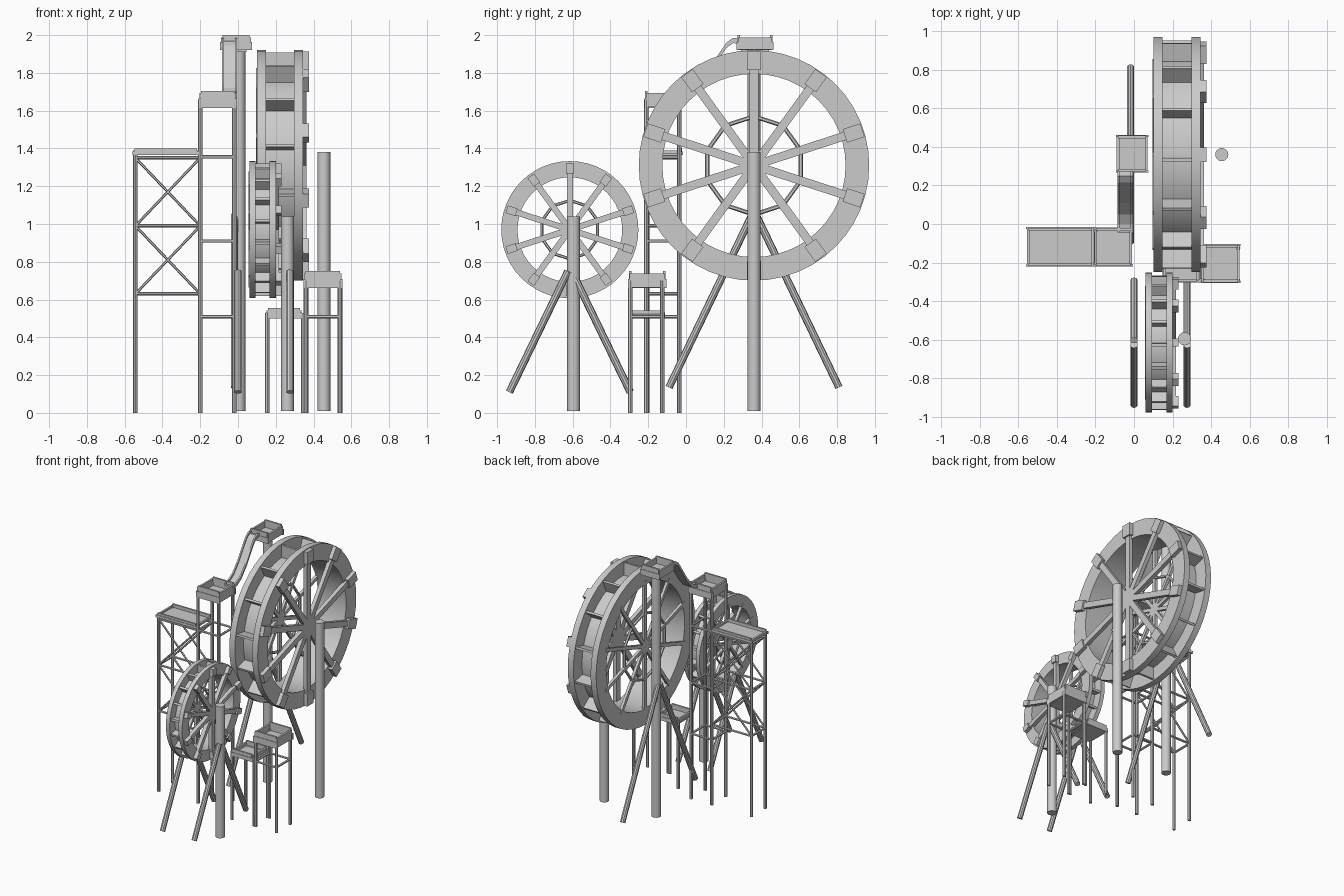
import bpy, bmesh, math
from mathutils import Vector, Matrix

if "Cube" in bpy.data.objects:
    bpy.data.objects.remove(bpy.data.objects["Cube"])


def finish(name, bm, smooth=False):
    bmesh.ops.recalc_face_normals(bm, faces=bm.faces)
    me = bpy.data.meshes.new(name)
    bm.to_mesh(me)
    bm.free()
    ob = bpy.data.objects.new(name, me)
    bpy.context.collection.objects.link(ob)
    if smooth:
        bpy.context.view_layer.objects.active = ob
        ob.select_set(True)
        bpy.ops.object.shade_smooth_by_angle(angle=math.radians(35))
        ob.select_set(False)
    return ob


def box(bm, lo, hi, m=None):
    lo, hi = Vector(lo), Vector(hi)
    mat = Matrix.Translation((lo + hi) / 2) @ Matrix.Diagonal((*(hi - lo), 1))
    bmesh.ops.create_cube(bm, size=1, matrix=(m @ mat) if m else mat)


def rod(bm, a, b, r, n=8):
    a, b = Vector(a), Vector(b)
    rot = (b - a).to_track_quat('Z', 'Y').to_matrix().to_4x4()
    bmesh.ops.create_cone(bm, cap_ends=True, segments=n, radius1=r, radius2=r,
                          depth=(b - a).length, matrix=Matrix.Translation((a + b) / 2) @ rot)


def ring(bm, x0, x1, r0, r1, c, n=48):
    """Square-section ring around the x axis."""
    loops = []
    for i in range(n):
        a = math.tau * i / n
        loops.append([bm.verts.new((x, c[0] + r * math.sin(a), c[1] + r * math.cos(a)))
                      for x, r in ((x0, r0), (x1, r0), (x1, r1), (x0, r1))])
    for i in range(n):
        p, q = loops[i], loops[(i + 1) % n]
        for k in range(4):
            bm.faces.new((p[k], p[(k + 1) % 4], q[(k + 1) % 4], q[k]))


def wheel(name, c, xl, xr, t, ro, ri, paddles, sw, bw, web):
    """xl/xr: outer side faces, t: rim thickness, sw: spoke width, bw: clamp width."""
    turn = lambda a: Matrix.Translation((0, *c)) @ Matrix.Rotation(a, 4, 'X')
    # side rims and drum floor
    bm = bmesh.new()
    ring(bm, xl, xl + t, ri, ro, c)
    ring(bm, xr - t, xr, ri, ro, c)
    finish(name + "_rims", bm, True)
    bm = bmesh.new()
    ring(bm, xl + t * .8, xr - t * .8, ri, ri + .018, c)
    finish(name + "_drum", bm, True)
    # paddles between the rims
    bm = bmesh.new()
    for i in range(paddles):
        m = turn(math.tau * (i + .1) / paddles)
        box(bm, (xl + t * .9, -.008, ri + .01), (xr - t * .9, .008, ro - .012), m)
    finish(name + "_paddles", bm)
    # spokes on both sides, with clamps on the right rim
    bm, cl = bmesh.new(), bmesh.new()
    for i in range(10):
        m = turn(math.tau * i / 10)
        box(bm, (xr - .012, -sw / 2, 0), (xr + .018, sw / 2, ro - .025), m)
        box(bm, (xl - .004, -sw * .3, 0), (xl + .018, sw * .3, ri + .03), m)
        mid = (ri + ro) / 2
        box(cl, (xr - .01, -bw / 2, mid - bw * .55), (xr + .03, bw / 2, mid + bw * .75), m)
    finish(name + "_spokes", bm)
    finish(name + "_clamps", cl)
    # thin brace web linking the spokes
    bm = bmesh.new()
    for x in (xl + .01,):
        pts = [turn(math.tau * i / 10) @ Vector((x, 0, web)) for i in range(10)]
        for i in range(10):
            rod(bm, pts[i], pts[(i + 1) % 10], sw * .25, 6)
    finish(name + "_web", bm)


wheel("big_wheel", (.36, 1.31), .10, .345, .048, .61, .485, 14, .045, .075, .26)
wheel("small_wheel", (-.615, .97), .06, .2, .032, .363, .277, 18, .032, .042, .155)

# round posts
for name, x, y, top in (("big_wheel_post", .455, .36, 1.38),
                        ("tank_post", .005, .36, 1.93),
                        ("small_wheel_post", .262, -.595, 1.04)):
    bm = bmesh.new()
    rod(bm, (x, y, .01), (x, y, top), .034, 20)
    finish(name, bm, True)

# slanted A-frame legs
for name, x, y, top, spread, foot in (("big_a_frame", -.018, .36, 1.05, .45, .135),
                                      ("small_a_frame_left", .0, -.615, .75, .32, .11),
                                      ("small_a_frame_right", .275, -.615, .75, .32, .11)):
    bm = bmesh.new()
    for s in (-1, 1):
        rod(bm, (x, y + s * .01, top), (x, y + s * spread, foot), .02, 10)
    finish(name, bm, True)


def tray(name, x0, x1, y0, y1, z0, z1):
    """Open box: floor, low outer frame and taller inset walls."""
    bm = bmesh.new()
    w = .014
    zm = z0 + (z1 - z0) * .55
    box(bm, (x0 + w, y0 + w, z0), (x1 - w, y1 - w, z0 + (z1 - z0) * .3))
    for y in (y0, y1 - w):
        box(bm, (x0 + .008, y, z0), (x1 - .008, y + w, z1))
    for x in (x0, x1 - w):
        box(bm, (x, y0 + .004, z0 + .005), (x + w, y1 - .004, z1 - .012))
    for y in (y0 - .004, y1 - .006):
        box(bm, (x0 - .004, y, z0), (x1 + .004, y + .01, zm))
    finish(name, bm)


def tower(name, xs, ys, top, bars, braces=(), r=.012):
    bm = bmesh.new()
    for x in xs:
        for y in ys:
            rod(bm, (x, y, 0), (x, y, top), r)
    for z in bars:
        for y in ys:
            rod(bm, (xs[0], y, z), (xs[1], y, z), r * .75, 6)
        for x in xs:
            rod(bm, (x, ys[0], z), (x, ys[1], z), r * .75, 6)
    for za, zb in braces:
        for y in ys:
            rod(bm, (xs[0], y, za), (xs[1], y, zb), r * .6, 6)
            rod(bm, (xs[0], y, zb), (xs[1], y, za), r * .6, 6)
    finish(name, bm)


# left water towers
tower("long_tower_frame", (-.543, -.2), (-.205, -.035), 1.38, (.63, .99, 1.35),
      ((.63, .99), (.99, 1.35)))
tray("long_tower_tray", -.555, -.21, -.217, -.02, 1.365, 1.4)
tower("tall_tower_frame", (-.2, -.02), (-.21, -.035), 1.66, (.51, .91, 1.355))
tray("tall_tower_tray", -.205, -.01, -.217, -.022, 1.615, 1.705)

# small right towers
tower("low_tower_frame", (.155, .345), (-.295, -.125), .53, (.515,))
tray("low_tower_tray", .15, .335, -.3, -.115, .5, .555)
tower("right_tower_frame", (.36, .54), (-.295, -.125), .7, (.51,))
tray("right_tower_tray", .35, .548, -.302, -.108, .66, .75)

# top tank
tray("top_tank", -.09, .07, .272, .458, 1.92, 2.0)
bm = bmesh.new()
box(bm, (-.045, .29, 1.91), (.045, .44, 1.935))
finish("tank_support", bm)

# curved chute from the top tank to the tall tower
path = [(.285, 1.965), (.25, 1.97), (.215, 1.945), (.17, 1.88),
        (.11, 1.79), (.05, 1.72), (.0, 1.69), (-.045, 1.68)]
bm = bmesh.new()
profile = [(-.085, .016), (-.085, -.012), (-.005, -.012), (-.005, .016),
           (-.017, .016), (-.017, 0), (-.073, 0), (-.073, .016)]
rows = [[bm.verts.new((px, y, z + pz)) for px, pz in profile] for y, z in path]
for a, b in zip(rows, rows[1:]):
    for k in range(8):
        bm.faces.new((a[k], a[(k + 1) % 8], b[(k + 1) % 8], b[k]))
bm.faces.new(rows[0])
bm.faces.new(rows[-1][::-1])
finish("chute", bm)
